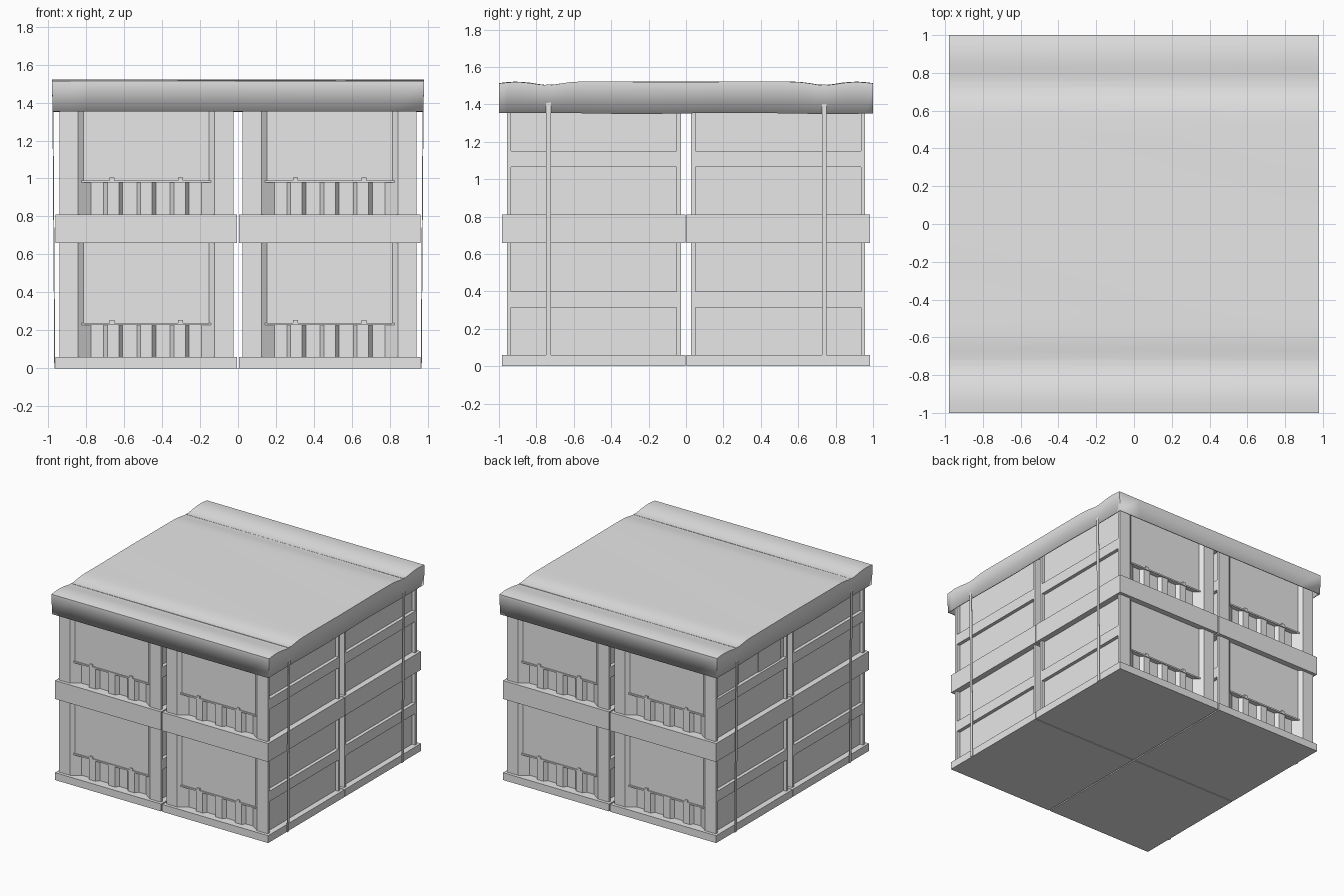
import bpy, bmesh, math
from mathutils import Matrix, Vector

cube = bpy.data.objects.get("Cube")
if cube:
    bpy.data.objects.remove(cube, do_unlink=True)

grey = bpy.data.materials.new("plain_grey")
grey.use_nodes = True
grey.diffuse_color = (0.8, 0.8, 0.8, 1)
grey.node_tree.nodes["Principled BSDF"].inputs["Base Color"].default_value = (0.8, 0.8, 0.8, 1)


def box(bm, lo, hi):
    lo, hi = Vector(lo), Vector(hi)
    size = hi - lo
    m = Matrix.Translation((lo + hi) / 2) @ Matrix.Diagonal((*size, 1))
    return bmesh.ops.create_cube(bm, size=1, matrix=m)["verts"]


def prism(bm, outline, z0, z1):
    face = bm.faces.new([bm.verts.new((x, y, z0)) for x, y in outline])
    top = bmesh.ops.extrude_face_region(bm, geom=[face])["geom"]
    for v in top:
        if isinstance(v, bmesh.types.BMVert):
            v.co.z = z1


def to_mesh(bm, name):
    bmesh.ops.recalc_face_normals(bm, faces=bm.faces[:])
    mesh = bpy.data.meshes.new(name)
    bm.to_mesh(mesh)
    bm.free()
    mesh.materials.append(grey)
    return mesh


def place(mesh, name, loc=(0, 0, 0)):
    obj = bpy.data.objects.new(name, mesh)
    obj.location = loc
    bpy.context.collection.objects.link(obj)
    return obj


def both_ends(half):
    # Mirror a half outline (running +x to 0) into a closed outline
    back = half + [(-x, y) for x, y in reversed(half)]
    return back + [(-x, -y) for x, y in back]


# Crate dimensions
BX, BY = 0.4775, 0.49      # base and lid half sizes
WX, WY = 0.4575, 0.465     # wall half sizes
PANEL = 0.43               # side panel depth from centre
SHALLOW, DEEP = WY - 0.022, WY - 0.05
FLOOR, POCKET, RIM, TOP = 0.06, 0.24, 0.66, 0.75

bm = bmesh.new()
# Base tray and lid
box(bm, (-BX, -BY, 0), (BX, BY, FLOOR))
box(bm, (-BX, -BY, RIM), (BX, BY, TOP))
# Upper walls with a shallow end recess
prism(bm, both_ends([(PANEL, WY), (0.36, WY), (0.33, SHALLOW)]), POCKET, RIM)
# Lower walls with deep pockets split by three ribs
prism(bm, both_ends([(PANEL, WY), (0.36, WY), (0.29, DEEP),
                     (0.225, DEEP), (0.205, SHALLOW), (0.145, SHALLOW), (0.125, DEEP),
                     (0.05, DEEP), (0.03, SHALLOW)]), FLOOR, POCKET)
for s in (-1, 1):
    # Pocket lips with little catches
    y0, y1 = sorted((s * DEEP, s * (SHALLOW + 0.008)))
    box(bm, (-0.355, y0, POCKET - 0.012), (0.355, y1, POCKET))
    for x in (-0.18, 0.18):
        box(bm, (x - 0.013, y0, POCKET), (x + 0.013, y1, POCKET + 0.016))
    # Side frame: corner posts and middle rail
    x0, x1 = sorted((s * (PANEL - 0.01), s * WX))
    for t in (-1, 1):
        a, b = sorted((t * (WY - 0.022), t * WY))
        box(bm, (x0, a, FLOOR), (x1, b, RIM))
    box(bm, (x0, -WY + 0.01, 0.315), (x1, WY - 0.01, 0.4))
crate = to_mesh(bm, "crate")

# Two layers of four crates
for zname, z in (("lower", 0), ("upper", TOP)):
    for yname, sy in (("front", -1), ("back", 1)):
        for xname, sx in (("right", -1), ("left", 1)):
            place(crate, f"crate_{yname}_{xname}_{zname}",
                  (sx * 0.4825, sy * 0.493, z))

# Label plates on the right side of the upper back crate
bm = bmesh.new()
wall = -0.4825 - PANEL
for y in (0.1, 0.64):
    box(bm, (wall - 0.008, y, 1.15), (wall, y + 0.28, 1.32))
place(to_mesh(bm, "label_plates"), "label_plates")

# Cover sheet: rolling top with skirts, open below
TX, TY = 0.98, 1.0


def sheet_z(x, y):
    dip = 0.018 * math.exp(-((abs(y) - 0.74) / 0.09) ** 2)
    edge = 0.008 * max(0, abs(y) - 0.93) / 0.07
    return 1.522 - dip - edge - 0.002 * (1 + math.sin(7 * y + 2 * x)) / 2


bm = bmesh.new()
bmesh.ops.create_grid(bm, x_segments=10, y_segments=48, size=1)
rim = [e for e in bm.edges if e.is_boundary]
for v in bm.verts:
    v.co = (v.co.x * TX, v.co.y * TY, 0)
    v.co.z = sheet_z(v.co.x, v.co.y)
skirt = bmesh.ops.extrude_edge_only(bm, edges=rim)["geom"]
for v in skirt:
    if isinstance(v, bmesh.types.BMVert):
        v.co.z = 1.352 + 0.003 * math.sin(6 * v.co.y)
        v.co.x *= 0.995
cover = place(to_mesh(bm, "cover_sheet"), "cover_sheet")
solid = cover.modifiers.new("thickness", "SOLIDIFY")
solid.thickness = 0.008
solid.offset = -1
bpy.context.view_layer.objects.active = cover
cover.select_set(True)
bpy.ops.object.shade_smooth_by_angle(angle=math.radians(30))

# Straps wrapped around the stack
for name, y in (("strap_front", -0.735), ("strap_back", 0.74)):
    bm = bmesh.new()
    a, b = y - 0.0125, y + 0.0125
    for s in (-1, 1):
        x0, x1 = sorted((s * 0.962, s * 0.967))
        for v in box(bm, (x0, a, 0), (x1, b, 1.5)):
            v.co.x += s * 0.007 * v.co.z
    box(bm, (-0.967, a, 0), (0.967, b, 0.002))
    box(bm, (-0.978, a, 1.498), (0.978, b, 1.506))
    place(to_mesh(bm, name), name)
